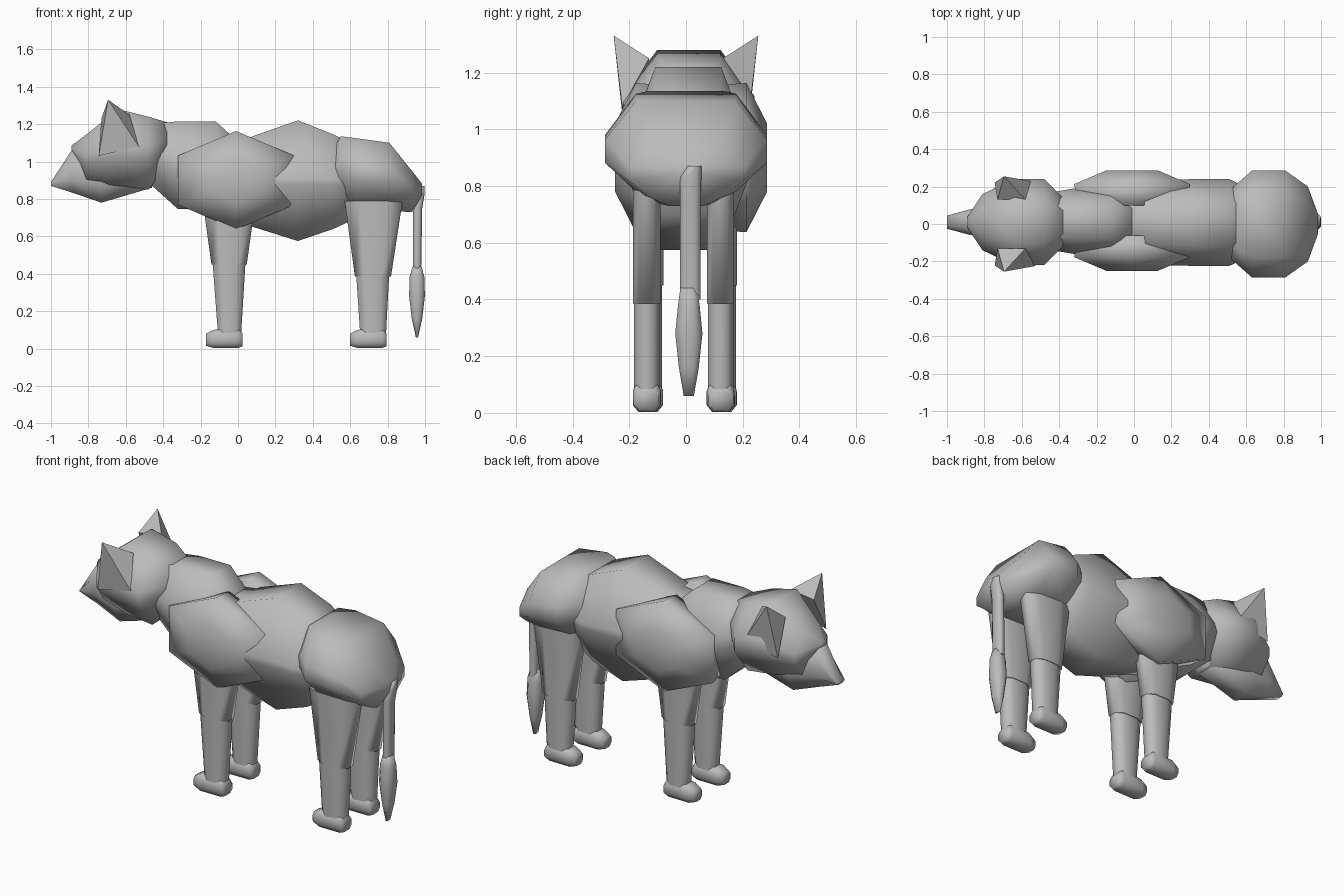
import bpy, bmesh, math

if "Cube" in bpy.data.objects:
    bpy.data.objects.remove(bpy.data.objects["Cube"], do_unlink=True)

grey = bpy.data.materials.new("plain grey")
grey.use_nodes = True
colour = (0.5, 0.5, 0.5, 1)
grey.diffuse_color = colour
grey.node_tree.nodes["Principled BSDF"].inputs["Base Color"].default_value = colour


def octagon(a, b):
    """Eight-sided unit section: a is the flat top half-width, b the flat side half-height."""
    return [(1, -b), (1, b), (a, 1), (-a, 1), (-1, b), (-1, -b), (-a, -1), (a, -1)]


HEXAGON = [(math.sin(math.radians(60 * i)), math.cos(math.radians(60 * i))) for i in range(6)]
RUMP = [(1, -0.2), (1, 0.25), (0.62, 1), (-0.62, 1), (-1, 0.25), (-1, -0.2),
        (-0.62, -0.75), (-0.3, -1), (0.3, -1), (0.62, -0.75)]


def finish(bm, name, angle):
    bmesh.ops.recalc_face_normals(bm, faces=bm.faces)
    mesh = bpy.data.meshes.new(name)
    bm.to_mesh(mesh)
    bm.free()
    mesh.materials.append(grey)
    obj = bpy.data.objects.new(name, mesh)
    bpy.context.collection.objects.link(obj)
    bpy.ops.object.select_all(action="DESELECT")
    obj.select_set(True)
    bpy.context.view_layer.objects.active = obj
    bpy.ops.object.shade_smooth_by_angle(angle=math.radians(angle))


def loft(name, axis, section, rings):
    """Skin rings (position, centre u, centre v, half u, half v) along an axis."""
    bm = bmesh.new()
    loops = []
    for t, cu, cv, hu, hv in rings:
        loop = []
        for u, v in section:
            p, q = cu + u * hu, cv + v * hv
            co = {"x": (t, p, q), "y": (p, t, q), "z": (p, q, t)}[axis]
            loop.append(bm.verts.new(co))
        loops.append(loop)
    n = len(section)
    for low, high in zip(loops, loops[1:]):
        for i in range(n):
            j = (i + 1) % n
            bm.faces.new((low[i], low[j], high[j], high[i]))
    bm.faces.new(loops[0])
    bm.faces.new(loops[-1])
    finish(bm, name, 85)


def body(name, section, y, spans):
    """Loft along x from spans (x, bottom, top, half width)."""
    loft(name, "x", section,
         [(x, y, (lo + hi) / 2, w, (hi - lo) / 2) for x, lo, hi, w in spans])


# Trunk
body("barrel", octagon(0.5, 0.06), 0.008, [
    (-0.28, 0.78, 1.08, 0.15), (0.05, 0.66, 1.125, 0.225), (0.32, 0.575, 1.22, 0.232),
    (0.51, 0.64, 1.145, 0.232), (0.64, 0.7, 1.08, 0.17)])
body("rump", RUMP, 0, [
    (0.5, 0.8, 1.05, 0.17), (0.55, 0.77, 1.135, 0.215), (0.63, 0.74, 1.125, 0.285),
    (0.81, 0.735, 1.1, 0.285), (0.93, 0.73, 0.95, 0.2), (0.985, 0.82, 0.88, 0.05)])

# Neck and head
body("neck", octagon(0.5, 0.15), 0.015, [
    (-0.47, 0.88, 1.2, 0.15), (-0.32, 0.745, 1.215, 0.175),
    (-0.12, 0.745, 1.215, 0.175), (0.02, 0.8, 1.09, 0.13)])
body("head", octagon(0.48, 0.2), 0.01, [
    (-0.89, 1.05, 1.085, 0.03), (-0.81, 0.89, 1.145, 0.15), (-0.64, 0.87, 1.28, 0.232),
    (-0.48, 0.85, 1.24, 0.23), (-0.38, 0.97, 1.21, 0.13)])
body("muzzle", octagon(0.5, 0.4), 0.01, [
    (-1.0, 0.87, 0.89, 0.035), (-0.89, 0.835, 1.06, 0.065),
    (-0.73, 0.78, 1.08, 0.1), (-0.46, 0.86, 1.0, 0.1)])


# Four-sided pyramid ears
def ear(name, side):
    bm = bmesh.new()
    base = [bm.verts.new((x, side * y, z)) for x, y, z in
            [(-0.73, 0.13, 1.23), (-0.58, 0.13, 1.25), (-0.53, 0.225, 1.08), (-0.745, 0.222, 1.03)]]
    tip = bm.verts.new((-0.695, side * 0.255, 1.33))
    for i in range(4):
        bm.faces.new((base[i], base[(i + 1) % 4], tip))
    bm.faces.new(base)
    finish(bm, name, 50)


# Leg spans: (z, back x, front x)
def leg_part(name, y, depth, spans):
    loft(name, "z", octagon(0.5, 0.5),
         [(z, (a + b) / 2, y, (b - a) / 2, depth) for z, a, b in spans])


def foot(name, y, x):
    body(name, octagon(0.6, 0.5), y, [
        (x - 0.1, 0.015, 0.08, 0.035), (x - 0.06, 0.003, 0.1, 0.049),
        (x + 0.07, 0.003, 0.11, 0.048), (x + 0.095, 0.012, 0.08, 0.042)])


for label, side in (("left", 1), ("right", -1)):
    ear(label + "_ear", side)

    # Six-sided domed shoulder
    loft(label + "_shoulder", "y", HEXAGON, [
        (0.018 + side * y, -0.01, 0.9, hx, hz) for y, hx, hz in
        [(0.08, 0.33, 0.255), (0.195, 0.358, 0.263), (0.268, 0.16, 0.12)]])

    # Front leg
    y = side * 0.13
    leg_part(label + "_front_upper_leg", y, 0.05, [(0.45, -0.142, 0.047), (0.76, -0.185, 0.09)])
    leg_part(label + "_front_lower_leg", y, 0.046, [(0.05, -0.105, 0.015), (0.46, -0.136, 0.04)])
    foot(label + "_front_foot", y, -0.07)

    # Hind leg
    y = side * 0.13 - 0.008
    leg_part(label + "_hind_upper_leg", y, 0.048, [(0.385, 0.625, 0.818), (0.79, 0.57, 0.88)])
    leg_part(label + "_hind_lower_leg", y, 0.045, [(0.05, 0.655, 0.79), (0.395, 0.632, 0.808)])
    foot(label + "_hind_foot", y, 0.7)

# Tail with a tuft
loft("tail", "z", octagon(0.5, 0.5), [
    (0.4, 0.957, 0.015, 0.022, 0.036), (0.75, 0.96, 0.015, 0.025, 0.037),
    (0.83, 0.972, 0.017, 0.026, 0.037), (0.87, 0.974, 0.03, 0.022, 0.024)])
loft("tail_tuft", "z", octagon(0.5, 0.5), [
    (0.06, 0.957, 0.01, 0.006, 0.018), (0.16, 0.957, 0.01, 0.028, 0.035),
    (0.28, 0.957, 0.01, 0.042, 0.048), (0.38, 0.957, 0.01, 0.04, 0.038),
    (0.44, 0.957, 0.01, 0.024, 0.03)])
